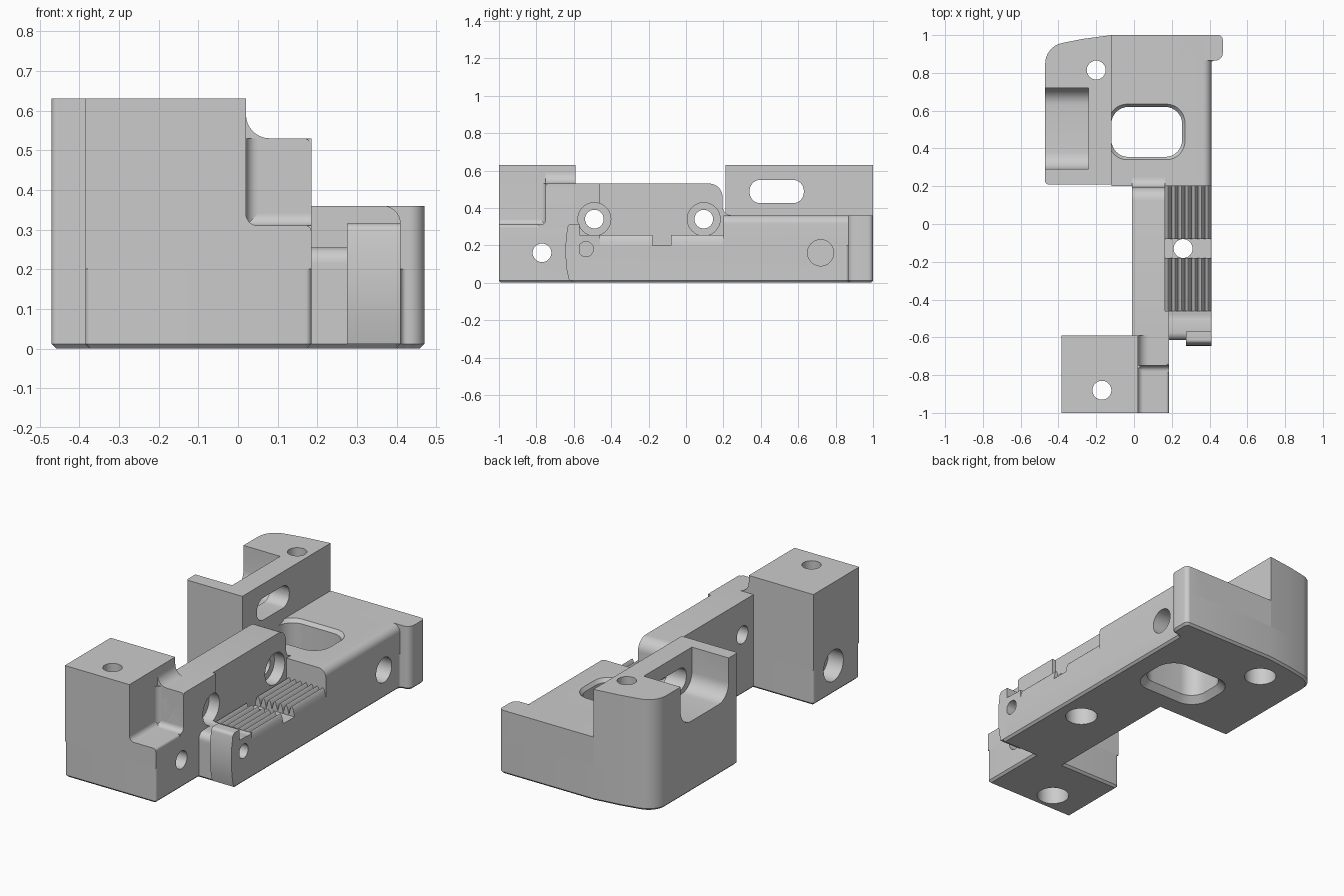
import bpy, bmesh, math
from mathutils import Vector

if "Cube" in bpy.data.objects:
    bpy.data.objects.remove(bpy.data.objects["Cube"])

grey = bpy.data.materials.new("plain_grey")
grey.diffuse_color = (0.60, 0.60, 0.60, 1)
grey.use_nodes = True
grey.node_tree.nodes["Principled BSDF"].inputs["Base Color"].default_value = grey.diffuse_color


def rounded(pts, steps=8):
    """Polygon whose corners (u, v, radius) are replaced by arcs."""
    out = []
    n = len(pts)
    for i, p in enumerate(pts):
        c = Vector(p[:2])
        r = p[2] if len(p) > 2 else 0
        if r == 0:
            out.append(tuple(c))
            continue
        d0 = (Vector(pts[i - 1][:2]) - c).normalized()
        d1 = (Vector(pts[(i + 1) % n][:2]) - c).normalized()
        half = d0.angle(d1) / 2
        centre = c + (d0 + d1).normalized() * (r / math.sin(half))
        a = c + d0 * (r / math.tan(half)) - centre
        b = c + d1 * (r / math.tan(half)) - centre
        sweep = a.angle(b)
        for k in range(steps + 1):
            t = k / steps
            v = (a * math.sin((1 - t) * sweep) + b * math.sin(t * sweep)) / math.sin(sweep)
            out.append(tuple(centre + v))
    return out


def place(axis, u, v, w):
    return {"x": (w, u, v), "y": (u, w, v), "z": (u, v, w)}[axis]


def face_outward(bm):
    bmesh.ops.recalc_face_normals(bm, faces=bm.faces)
    if bm.calc_volume(signed=True) < 0:
        bmesh.ops.reverse_faces(bm, faces=bm.faces)


def finish(name, bm):
    face_outward(bm)
    me = bpy.data.meshes.new(name)
    bm.to_mesh(me)
    bm.free()
    me.materials.append(grey)
    ob = bpy.data.objects.new(name, me)
    bpy.context.collection.objects.link(ob)
    return ob


def inset(outline, d):
    """Move every side of a counter-clockwise outline inward by d."""
    out = []
    n = len(outline)
    for i in range(n):
        p, c, q = (Vector(outline[(i + k) % n]) for k in (-1, 0, 1))
        e0, e1 = (c - p).normalized(), (q - c).normalized()
        n0, n1 = Vector((-e0.y, e0.x)), Vector((-e1.y, e1.x))
        out.append(tuple(c + (n0 + n1) * (d / (1 + n0.dot(n1)))))
    return out


def prism(name, pts, axis, lo, hi, chamfer=0, flare=None):
    """Extrude a profile along an axis; optional low chamfer or flared low end."""
    bm = bmesh.new()
    outline = rounded(pts)
    cu = sum(p[0] for p in outline) / len(outline)
    cv = sum(p[1] for p in outline) / len(outline)
    su, sv = flare or (1, 1)
    levels = [([(cu + (u - cu) * su, cv + (v - cv) * sv) for u, v in outline], lo), (outline, hi)]
    if chamfer:
        levels = [(inset(outline, chamfer), lo), (outline, lo + chamfer), (outline, hi)]
    rings = [[bm.verts.new(place(axis, u, v, w)) for u, v in ring] for ring, w in levels]
    bm.faces.new(rings[0])
    bm.faces.new(rings[-1])
    for a, b in zip(rings, rings[1:]):
        for i in range(len(a)):
            j = (i + 1) % len(a)
            bm.faces.new((a[i], a[j], b[j], b[i]))
    return finish(name, bm)


def rect(u0, v0, u1, v1, r=0):
    return [(u0, v0, r), (u1, v0, r), (u1, v1, r), (u0, v1, r)]


cutters = []


def bore(axis, u, v, profile, seg=40):
    """Stepped round cutter: profile is (position along axis, radius)."""
    bm = bmesh.new()
    rings = [[bm.verts.new(place(axis, u + r * math.cos(2 * math.pi * k / seg),
                                 v + r * math.sin(2 * math.pi * k / seg), w))
              for k in range(seg)] for w, r in profile]
    bm.faces.new(rings[0])
    bm.faces.new(rings[-1])
    for a, b in zip(rings, rings[1:]):
        for k in range(seg):
            j = (k + 1) % seg
            bm.faces.new((a[k], a[j], b[j], b[k]))
    ob = finish("bore_cutter", bm)
    ob.hide_render = True
    cutters.append(ob)
    return ob


def cutter(*args, **kw):
    ob = prism("pocket_cutter", *args, **kw)
    ob.hide_render = True
    cutters.append(ob)
    return ob


# Shared base following the whole plan outline
BASE = 0.2
base = prism("base", [
    (-.385, -1, .015), (.185, -1, .015), (.185, -.615), (.41, -.615, .015),
    (.41, .865, .015), (.47, .865, .04), (.47, 1, .025), (-.12, 1),
    (-.27, .98), (-.47, .94, .11), (-.47, .21, .015), (-.01, .21),
    (-.01, -.59), (-.385, -.59, .015)], "z", 0, BASE, chamfer=.012)

# Front block with its stepped, filleted shoulder
block = prism("front_block", [
    (-.385, BASE), (.185, BASE), (.185, .31, .015), (.02, .31, .03),
    (.02, .63), (-.385, .63)], "y", -1, -.59)
shoulder = prism("front_shoulder", [
    (-.01, BASE), (.185, BASE), (.185, .53, .02), (.02, .53, .06),
    (.02, .62), (-.01, .62)], "y", -.75, -.59)
prism("shoulder_fillet", [
    (.01, -.74), (.01, -.785), (.02, -.785), (.02, -.75, .03),
    (.055, -.75), (.055, -.74)], "z", .3, .53)

# Spine joining front and rear
spine_front = prism("spine_front", [
    (-.785, BASE), (-.46, BASE), (-.46, .53), (-.75, .53, .015),
    (-.75, .31, .03), (-.785, .31)], "x", -.01, .185)
spine_rear = prism("spine_rear", [
    (-.46, BASE), (.25, BASE), (.25, .36), (.195, .36, .05),
    (.195, .53, .07), (-.46, .53)], "x", -.01, .165)

# Ribbed rails either side of the flat pad
ribs, x0, x1 = 7, .163, .41
wave = [(x0 + (x1 - x0) * k / (ribs * 6), BASE + .004 + .051 * abs(math.sin(math.pi * k / 6)))
        for k in range(ribs * 6 + 1)]
for name, lo, hi in (("front_ribs", -.46, -.18), ("rear_ribs", -.08, .2)):
    prism(name, [(x1, BASE), (x0, BASE)] + wave, "y", lo, hi)

# Rail end stop and its upright tab
stop = prism("rail_stop", [
    (-.615, BASE), (-.46, BASE), (-.46, .255), (-.615, .255, .04)], "x", .16, .41)
tab = prism("end_tab", [
    (-.57, .012), (-.57, .315), (-.63, .315, .02), (-.642, .24), (-.645, .16),
    (-.64, .08), (-.625, .012)], "x", .275, .41)

# Rear deck, corner lug and raised wall
deck = prism("rear_deck", [
    (-.12, BASE), (.41, BASE), (.41, .36, .045), (-.12, .36)], "y", .2, 1)
lug = prism("corner_lug", [
    (.34, .865), (.47, .865, .04), (.47, 1, .025), (.34, 1)], "z", BASE, .36)
wall = prism("rear_wall", [
    (-.12, .21), (-.12, 1), (-.27, .98), (-.47, .94, .11), (-.47, .21, .015)],
    "z", BASE, .63)

# Cutters, each paired with the parts it goes through
step = [(-.1, .085), (.1, .085), (.1, .05), (.8, .05)]
window = rect(-.12, .355, .255, .62, .09)
cuts = [
    (bore("z", -.17, -.88, step), [base, block]),
    (bore("z", -.2, .815, step), [base, wall]),
    (bore("z", .26, -.13, step), [base]),
    (bore("x", -.77, .16, [(-.6, .088), (-.29, .088), (-.29, .05), (.4, .05)]),
     [base, block, shoulder, spine_front]),
    (bore("x", -.535, .18, [(.28, .04), (.6, .04)]), [base, stop]),
    (bore("x", .72, .16, [(.26, .07), (.6, .07)]), [base, deck]),
    (cutter(window, "z", -.2, .8), [base, deck, wall]),
    (cutter(window, "z", -.04, .035, flare=(1.36, 1.5)), [base]),
    (cutter(window, "z", .38, .34, flare=(1.16, 1.22)), [deck]),
    (cutter(rect(.34, .425, .63, .55, .058), "x", -.6, .1), [wall]),
    (cutter([(.29, .8), (.29, .40, .09), (.72, .40, .09), (.72, .8)], "x", -.6, -.24), [wall]),
]
for y in (-.49, .095):
    hole = bore("x", y, .34, [(-.2, .05), (.1, .05), (.1, .088), (.5, .088)])
    cuts.append((hole, [spine_front, spine_rear, stop]))
for tool, parts in cuts:
    for part in parts:
        mod = part.modifiers.new("cut", "BOOLEAN")
        mod.operation, mod.solver, mod.object = "DIFFERENCE", "EXACT", tool

# Apply the cuts, drop the cutters and smooth the rounded faces
parts = [o for o in bpy.context.collection.objects if o not in cutters]
bpy.ops.object.select_all(action="DESELECT")
for ob in parts:
    ob.select_set(True)
bpy.context.view_layer.objects.active = parts[0]
bpy.ops.object.convert(target="MESH")
for ob in cutters:
    bpy.data.objects.remove(ob)
bpy.ops.object.shade_smooth_by_angle(angle=math.radians(30))
